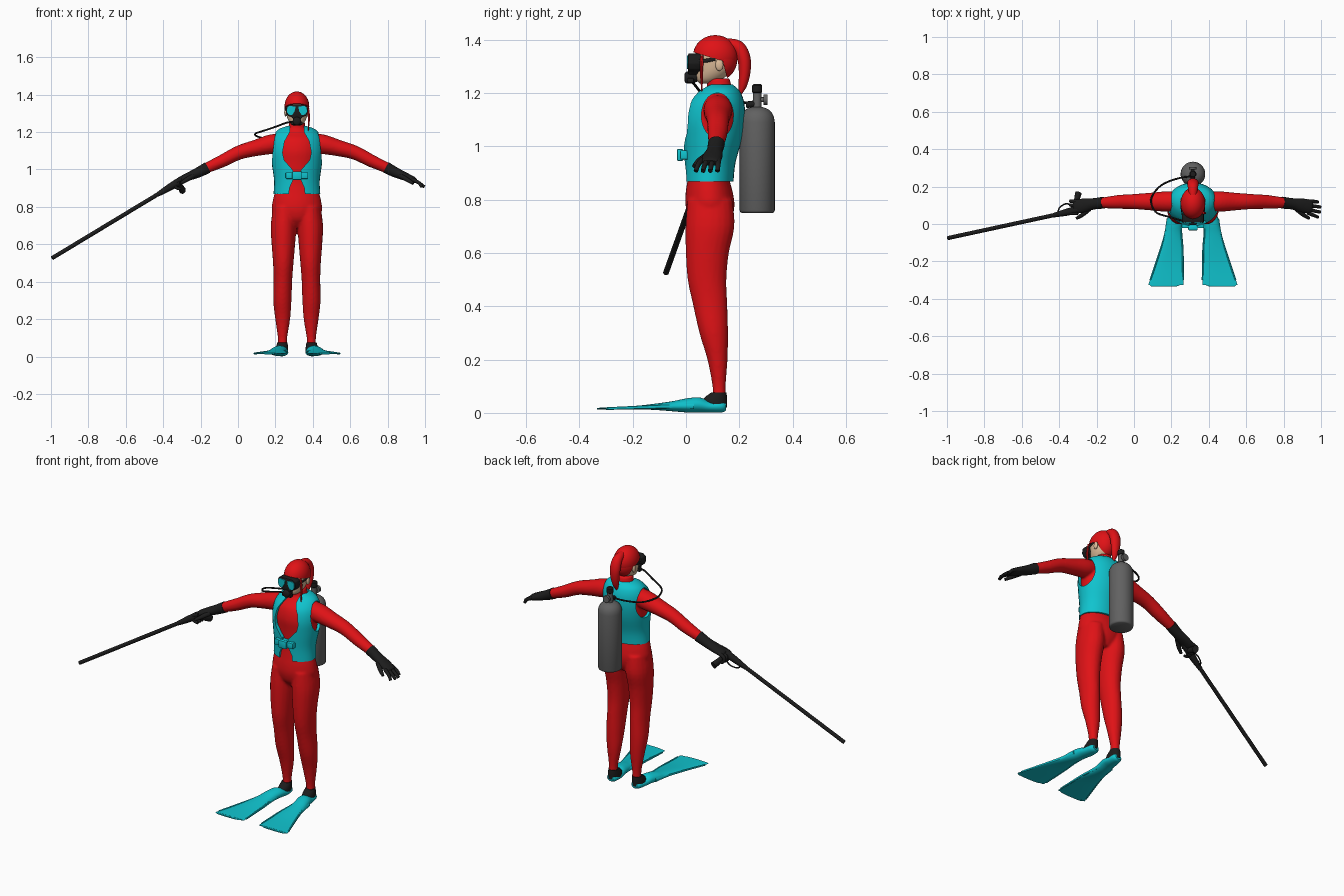
import bpy, bmesh, math
from mathutils import Vector as V

CX = 0.315  # centre line of the figure


def mat(name, c):
    m = bpy.data.materials.new(name)
    m.diffuse_color = (*c, 1)
    return m


RED = mat("red suit", (0.74, 0.006, 0.008))
TEAL = mat("teal gear", (0.005, 0.55, 0.62))
BLACK = mat("black rubber", (0.012, 0.012, 0.012))
GREY = mat("grey metal", (0.12, 0.12, 0.12))
SKIN = mat("skin", (0.72, 0.50, 0.32))


def finish(name, bm, m, angle=40):
    bmesh.ops.recalc_face_normals(bm, faces=bm.faces)
    me = bpy.data.meshes.new(name)
    bm.to_mesh(me)
    bm.free()
    me.materials.append(m)
    ob = bpy.data.objects.new(name, me)
    bpy.context.collection.objects.link(ob)
    smooth(ob, angle)
    return ob


def smooth(ob, angle=40):
    bpy.ops.object.select_all(action='DESELECT')
    ob.select_set(True)
    bpy.context.view_layer.objects.active = ob
    bpy.ops.object.shade_smooth_by_angle(angle=math.radians(angle))


def bake(ob):
    dg = bpy.context.evaluated_depsgraph_get()
    me = bpy.data.meshes.new_from_object(ob.evaluated_get(dg))
    ob.modifiers.clear()
    ob.data = me
    smooth(ob)


def loft(name, pts, m, axis=None, u=(1, 0, 0), n=20, steps=4, caps=True):
    """Smooth tube through (x, y, z, radius_u, radius_v) points."""
    P = [list(p) if len(p) == 5 else [*p, p[3]] for p in pts]
    ext = [P[0]] + P + [P[-1]]
    Q = []
    for i in range(len(P) - 1):
        a, b, c, d = ext[i:i + 4]
        for s in range(steps):
            t = s / steps
            Q.append([0.5 * (2 * q + (r - p) * t + (2 * p - 5 * q + 4 * r - w) * t * t
                      + (3 * q - p - 3 * r + w) * t ** 3) for p, q, r, w in zip(a, b, c, d)])
    Q.append(P[-1])
    bm = bmesh.new()
    rings = []
    for i, q in enumerate(Q):
        t = V(axis) if axis else V(Q[min(i + 1, len(Q) - 1)][:3]) - V(Q[max(i - 1, 0)][:3])
        t.normalize()
        a = (V(u) - t * t.dot(V(u))).normalized()
        b = t.cross(a)
        rings.append([bm.verts.new(V(q[:3]) + a * q[3] * math.cos(k * math.tau / n)
                      + b * q[4] * math.sin(k * math.tau / n)) for k in range(n)])
    for r, s in zip(rings, rings[1:]):
        for k in range(n):
            bm.faces.new((r[k], r[(k + 1) % n], s[(k + 1) % n], s[k]))
    if caps:
        bm.faces.new(rings[0])
        bm.faces.new(rings[-1])
    return finish(name, bm, m)


def column(name, rows, m, **kw):
    """Horizontal sections on the centre line: (z, y, half width, half depth)."""
    return loft(name, [(CX, y, z, rx, ry) for z, y, rx, ry in rows], m, axis=(0, 0, 1), n=32, **kw)


def side(s, pts):
    return [(CX + s * p[0], *p[1:]) for p in pts]


def plate(name, prof, y0, y1, m, bevel=0.0):
    """Front-view outline (x, z) extruded in y."""
    bm = bmesh.new()
    f = bm.faces.new([bm.verts.new((x, y0, z)) for x, z in prof])
    r = bmesh.ops.extrude_face_region(bm, geom=[f])
    bmesh.ops.translate(bm, vec=(0, y1 - y0, 0), verts=[g for g in r['geom'] if isinstance(g, bmesh.types.BMVert)])
    if bevel:
        bmesh.ops.bevel(bm, geom=bm.edges[:], offset=bevel, segments=2, affect='EDGES', profile=0.5)
    return finish(name, bm, m, 35)


def ball(name, loc, rad, m, cut=None):
    bm = bmesh.new()
    bmesh.ops.create_uvsphere(bm, u_segments=32, v_segments=20, radius=1)
    for v in bm.verts:
        v.co = V(loc) + V([a * b for a, b in zip(v.co, rad)])
    if cut:
        bmesh.ops.bisect_plane(bm, geom=bm.verts[:] + bm.edges[:] + bm.faces[:], plane_co=cut[0],
                               plane_no=cut[1], clear_inner=True)
        bmesh.ops.holes_fill(bm, edges=bm.edges[:])
    return finish(name, bm, m)


# Wetsuit: torso, legs and arms fused into one smooth skin
suit = [column("wetsuit", [(.69, .10, .05, .05), (.73, .093, .11, .08), (.78, .09, .134, .092), (.83, .087, .13, .088),
    (.88, .085, .118, .078), (.94, .09, .108, .076), (1.03, .10, .12, .09), (1.10, .105, .126, .098),
    (1.16, .113, .118, .088), (1.195, .122, .092, .062), (1.22, .125, .05, .047), (1.255, .12, .042, .045)], RED)]
for s in (-1, 1):
    suit.append(loft("leg", side(s, [(.065, .09, .80, .062, .085), (.071, .09, .70, .069, .092), (.0725, .08, .60, .063, .081),
        (.073, .079, .50, .055, .073), (.075, .09, .41, .050, .065), (.078, .104, .30, .049, .054),
        (.076, .118, .20, .040, .038), (.077, .124, .10, .025, .025), (.078, .124, .05, .025, .026)]), RED, axis=(0, 0, 1)))
    suit.append(loft("arm", side(s, [(.07, .12, 1.15, .05, .045), (.14, .12, 1.135, .055, .052), (.22, .12, 1.115, .048, .044),
        (.31, .12, 1.09, .041, .038), (.40, .118, 1.045, .037, .034), (.49, .113, 1.005, .028, .028)]), RED, u=(0, 1, 0)))
bpy.ops.object.select_all(action='DESELECT')
for o in suit:
    o.select_set(True)
bpy.context.view_layer.objects.active = suit[0]
bpy.ops.object.join()
suit = suit[0]
r = suit.modifiers.new("fuse", 'REMESH')
r.mode, r.voxel_size = 'VOXEL', 0.007
k = suit.modifiers.new("soften", 'SMOOTH')
k.factor, k.iterations = 0.5, 5
bake(suit)
smooth(suit, 80)

# Buoyancy vest: shell with armholes and front opening cut out
vest = column("vest", [(.868, .087, .125, .091), (.94, .09, .122, .096), (1.03, .10, .134, .111), (1.10, .105, .14, .116),
    (1.16, .112, .133, .107), (1.20, .122, .114, .084), (1.22, .127, .088, .062), (1.232, .128, .052, .046)], TEAL, caps=False)
sh = vest.modifiers.new("thickness", 'SOLIDIFY')
sh.thickness, sh.offset = 0.02, -1
half = [(.038, 1.3), (.038, 1.2), (.066, 1.15), (.077, 1.09), (.068, 1.05), (.02, .995), (.018, .95), (.04, .90), (.045, .84)]
cutters = [plate("cut_front", [(CX + x, z) for x, z in half] + [(CX - x, z) for x, z in half[::-1]], -.2, .10, RED)]
for s in (-1, 1):
    cutters.append(loft("cut_arm", side(s, [(.085, .118, 1.115, .06, .085), (.3, .118, 1.115, .06, .085)]),
                        RED, axis=(1, 0, 0), u=(0, 1, 0), n=32, steps=1))
for c in cutters:
    b = vest.modifiers.new("cut", 'BOOLEAN')
    b.operation, b.solver, b.object = 'DIFFERENCE', 'EXACT', c
bake(vest)
vest.data.materials.clear()
vest.data.materials.append(TEAL)
for p in vest.data.polygons:
    p.material_index = 0
for c in cutters:
    bpy.data.objects.remove(c)


def box(name, x0, x1, y0, y1, z0, z1, m, bevel=.005):
    return plate(name, [(x0, z0), (x1, z0), (x1, z1), (x0, z1)], y0, y1, m, bevel)


# Waist strap and buckle
box("waist_strap", CX - .06, CX + .06, -.022, .02, .95, .985, TEAL)
box("buckle", CX - .025, CX + .025, -.034, -.01, .945, .99, TEAL)

# Head, hair and ponytail
column("head", [(1.235, .075, .018, .022), (1.25, .086, .038, .048), (1.28, .10, .053, .064), (1.32, .106, .059, .07),
                (1.36, .106, .058, .068), (1.395, .106, .04, .05)], SKIN)
ball("hair_top", (CX, .11, 1.338), (.066, .084, .079), RED, ((CX, .03, 1.352), (0, .3, 1)))
ball("hair_back", (CX, .115, 1.325), (.064, .077, .08), RED, ((CX, .143, 1.3), (0, 1, .25)))
for s in (-1, 1):
    ball("ear", (CX + s * .06, .125, 1.305), (.008, .015, .022), SKIN)
loft("ponytail", [(CX, .15, 1.385, .02, .02), (CX, .195, 1.372, .027, .025), (CX, .217, 1.33, .031, .025),
                  (CX, .22, 1.28, .027, .022), (CX, .213, 1.23, .018, .016), (CX, .202, 1.192, .004, .004)], RED)
loft("hair_lock", [(CX + .056, .06, 1.34, .006), (CX + .064, .058, 1.28, .006), (CX + .06, .06, 1.2, .002)], RED, n=8)

# Diving mask, lenses and regulator
mh = [(.04, 1.348), (.056, 1.338), (.06, 1.31), (.05, 1.288), (.03, 1.28), (.018, 1.268)]
plate("mask_frame", [(CX + x, z) for x, z in mh] + [(CX - x, z) for x, z in mh[::-1]], .008, .055, BLACK, .004)
for s in (-1, 1):
    plate("mask_lens", side(s, [(.007, 1.336), (.04, 1.34), (.051, 1.332), (.054, 1.31), (.045, 1.294), (.026, 1.29), (.012, 1.312)]),
          .003, .01, TEAL)
    loft("mask_strap", side(s, [(.056, .045, 1.318, .003, .007), (.062, .08, 1.322, .003, .007), (.063, .11, 1.328, .003, .007)]), BLACK, n=8)
loft("regulator", [(CX, -.006, 1.258, .014), (CX, .002, 1.258, .022), (CX, .02, 1.258, .022), (CX, .045, 1.26, .016)], BLACK, steps=2)
box("regulator_exhaust", CX - .03, CX + .03, .005, .03, 1.238, 1.256, BLACK)
loft("air_hose", [(CX, .255, 1.17, .005), (.24, .245, 1.165, .005), (.15, .21, 1.165, .005), (.097, .15, 1.18, .005), (.095, .10, 1.193, .005),
                  (.125, .058, 1.203, .005), (.2, .035, 1.228, .005), (.26, .018, 1.25, .005), (CX - .01, .014, 1.256, .005)],
     BLACK, u=(0, 0, 1), n=8)

# Air tank and valve
def stack(name, y, rows, m):
    return loft(name, [(CX, y, z, r) for z, r in rows], m, axis=(0, 0, 1), n=32, steps=1)


stack("tank", .267, [(.75, .058), (.753, .063), (.76, .066), (1.09, .066), (1.11, .063), (1.128, .054), (1.14, .04), (1.147, .02)], GREY)
stack("valve_stem", .267, [(1.14, .016), (1.205, .016)], GREY)
stack("valve_knob", .267, [(1.198, .013), (1.203, .019), (1.228, .019), (1.233, .014)], BLACK)
loft("side_outlet", [(CX, .267, 1.175, .009), (CX, .29, 1.175, .009), (CX, .291, 1.175, .02), (CX, .306, 1.175, .02)], GREY, axis=(0, 1, 0), steps=1)
loft("first_stage", [(CX, .267, 1.16, .012), (CX, .225, 1.155, .012)], BLACK, steps=1)

# Gloves with fingers: open left hand, right hand curled round the gun
for s in (-1, 1):
    loft("glove", side(s, [(.478, .114, 1.01, .032, .031), (.53, .108, .983, .030, .027), (.58, .10, .962, .037, .022),
                           (.625, .092, .943, .036, .017), (.637, .09, .938, .028, .01)]), BLACK, u=(0, 1, 0))
    for i in range(4):
        y = .122 - .021 * i
        reach = (.668, .682, .68, .668)[i]
        if s > 0:
            path = [(.615, y, .948), (.65, y - .002 - .004 * i, .93), (reach, y - .004 - .006 * i, .907)]
        else:
            path = [(.615, y, .948), (.652, y, .93), (.645, y, .902), (.62, y, .897)]
        loft("finger", side(s, [(*p, .0105 - .001 * j) for j, p in enumerate(path)]), BLACK, u=(0, 1, 0), n=10)
    loft("thumb", side(s, [(.555, .08, .965, .014), (.59, .05, .945, .012), (.622, .03, .925, .008)]), BLACK, u=(0, 0, 1), n=10)

# Spear gun
loft("gun_barrel", [(-.30, .075, .945, .011), (-.994, -.075, .526, .011)], BLACK, u=(0, 1, 0), n=12, steps=1)
loft("gun_body", [(-.25, .088, .965, .012), (-.30, .078, .944, .02), (-.36, .063, .908, .019), (-.43, .047, .866, .012)], BLACK, u=(0, 1, 0))
loft("gun_grip", [(-.325, .075, .93, .016, .02), (-.31, .115, .91, .014, .018), (-.297, .165, .89, .018, .022)], BLACK, n=12)
loft("trigger_guard", [(-.33, .10, .915, .004), (-.365, .108, .89, .004), (-.40, .085, .872, .004), (-.405, .055, .88, .004)],
     BLACK, u=(0, 0, 1), n=8)

# Boots and swim fins
for s in (-1, 1):
    loft("boot", side(s, [(.08, .103, .02, .033, .05), (.079, .108, .05, .032, .046), (.078, .123, .076, .027, .029)]), BLACK, axis=(0, 0, 1))
    loft("fin", side(s, [(.08, .15, .024, .018, .014), (.08, .135, .024, .03, .022), (.083, .09, .023, .037, .022), (.09, .05, .03, .04, .028), (.1, 0, .028, .042, .026),
        (.107, -.05, .025, .045, .019), (.115, -.136, .022, .061, .010), (.128, -.22, .018, .076, .006), (.144, -.325, .016, .094, .004)]),
         TEAL, axis=(0, 1, 0), n=24)
    for e in ([(.062, .03, .025), (.062, -.05, .024), (.055, -.136, .022), (.052, -.3, .016)],
              [(.135, .03, .025), (.148, -.05, .024), (.173, -.136, .022), (.228, -.3, .016)]):
        loft("fin_rail", side(s, [(*p, .005, .011 - .002 * j) for j, p in enumerate(e)]), TEAL, axis=(0, 1, 0), n=8)
    # scalloped tip
    loft("fin_tip", side(s, [(.144, -.32, .016, .093, .004), (.155, -.333, .015, .07, .003)]), TEAL, axis=(0, 1, 0), n=24, steps=1)
